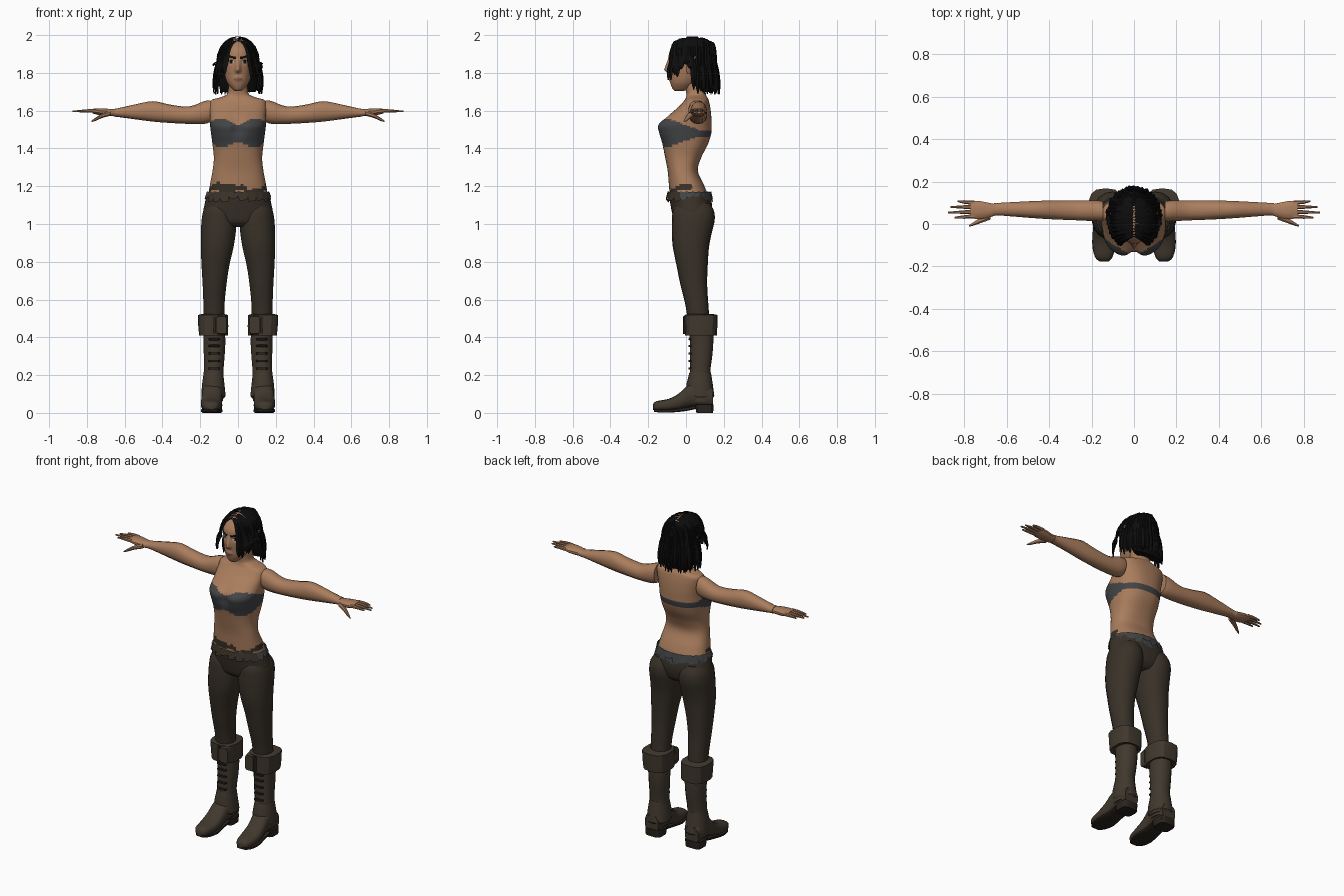
import bpy, bmesh, math, random
from mathutils import Vector

random.seed(4)

def material(name, rgb):
    m = bpy.data.materials.new(name)
    m.diffuse_color = (*rgb, 1)
    return m

SKIN = material("skin", (0.40, 0.205, 0.11))
LEATHER = material("brown_trousers", (0.040, 0.031, 0.021))
BOOT = material("boot_leather", (0.052, 0.040, 0.027))
DARK = material("dark_leather", (0.022, 0.017, 0.012))
CLOTH = material("grey_cloth", (0.055, 0.058, 0.062))
HAIR = material("black_hair", (0.004, 0.004, 0.004))
WHITE = material("eye_white", (0.5, 0.48, 0.45))
LIP = material("lips", (0.27, 0.12, 0.075))

def finish(name, bm, mats, mirror=False, angle=40):
    me = bpy.data.meshes.new(name)
    bm.to_mesh(me)
    bm.free()
    ob = bpy.data.objects.new(name, me)
    bpy.context.collection.objects.link(ob)
    for m in mats:
        me.materials.append(m)
    if angle:
        bpy.ops.object.select_all(action='DESELECT')
        bpy.context.view_layer.objects.active = ob
        ob.select_set(True)
        bpy.ops.object.shade_smooth_by_angle(angle=math.radians(angle))
    if mirror:
        ob.modifiers.new("mirror", 'MIRROR').use_mirror_merge = False
    return ob

def spline(rows, sub):
    # Smooth in-between sections through the given ones
    if sub < 2:
        return rows
    out = []
    for i in range(len(rows) - 1):
        a, b, c, d = (rows[min(max(j, 0), len(rows) - 1)] for j in range(i - 1, i + 3))
        for k in range(sub):
            t = k / sub
            out.append([q + 0.5 * t * (r - p + t * (2*p - 5*q + 4*r - s + t * (3*(q - r) + s - p)))
                        for p, q, r, s in zip(a, b, c, d)])
    return out + [rows[-1]]

def loft(name, rows, mats, axis='z', n=16, sub=3, power=2.2, mirror=False, warp=None, paint=None, angle=40):
    # Each section: position on the axis, then the low and high limits of the other two axes
    bm = bmesh.new()
    rings = []
    for t, u0, u1, v0, v1 in spline(rows, sub):
        ring = []
        for i in range(n):
            a = 2 * math.pi * (i + 0.5) / n
            c, s = math.cos(a), math.sin(a)
            u = (u0 + u1) / 2 + (u1 - u0) / 2 * math.copysign(abs(c) ** (2 / power), c)
            v = (v0 + v1) / 2 + (v1 - v0) / 2 * math.copysign(abs(s) ** (2 / power), s)
            p = Vector({'z': (u, v, t), 'x': (t, u, v), 'y': (u, t, v)}[axis])
            ring.append(bm.verts.new(warp(p) if warp else p))
        rings.append(ring)
    for r, q in zip(rings, rings[1:]):
        for i in range(n):
            bm.faces.new((r[i], r[(i + 1) % n], q[(i + 1) % n], q[i]))
    bm.faces.new(rings[0])
    bm.faces.new(rings[-1])
    bmesh.ops.recalc_face_normals(bm, faces=bm.faces)
    if paint:
        for f in bm.faces:
            f.material_index = paint(f.calc_center_median())
    return finish(name, bm, mats, mirror, angle)

def sym(rows):
    return [(z, -w, w, a, b) for z, w, a, b in rows]

# Torso and neck, with painted top and ragged belt
def torso_warp(p):
    if p.y < 0:
        p.y += 0.028 * math.exp(-(p.x / 0.03) ** 2 - ((p.z - 1.51) / 0.05) ** 2)
    return p

def torso_paint(p):
    f = min(max((0.07 - p.y) / 0.15, 0), 1)
    notch = f * math.exp(-(p.x / 0.035) ** 2)
    if 1.463 - 0.05 * f + 0.02 * notch < p.z < 1.497 + 0.055 * f - 0.03 * notch:
        return 1
    rag = 0.012 * math.sin(47 * p.x + 1) + 0.01 * math.sin(90 * p.x)
    if p.y < 0.03 and 1.172 + rag * 0.5 < p.z < 1.205 + rag + (0.015 if -0.11 < p.x < -0.02 else -0.01):
        return 2
    return 0

loft("torso", sym([(1.06, .15, -.06, .10), (1.14, .158, -.083, .115), (1.20, .15, -.09, .098),
     (1.28, .135, -.097, .063), (1.35, .128, -.11, .08), (1.42, .135, -.125, .115),
     (1.48, .143, -.147, .134), (1.525, .148, -.152, .136), (1.57, .149, -.10, .134),
     (1.62, .15, -.04, .128), (1.655, .142, -.008, .12), (1.672, .09, .0, .112),
     (1.69, .057, .002, .105), (1.74, .05, -.005, .10), (1.79, .045, -.01, .09)]),
     [SKIN, CLOTH, LEATHER], n=64, sub=6, power=2.4, warp=torso_warp, paint=torso_paint)

# Head with nose, eyes, brows and lips
def head_warp(p):
    if p.y < 0:
        w = max(0, 1 - abs(p.z - 1.815) / (0.02 if p.z < 1.815 else 0.065))
        p.y -= 0.028 * w * math.exp(-(p.x / 0.013) ** 2)
        p.y += 0.009 * math.exp(-((abs(p.x) - .035) / .016) ** 2 - ((p.z - 1.86) / .013) ** 2)
        p.y -= 0.007 * math.exp(-(p.x / .02) ** 2 - ((p.z - 1.768) / .011) ** 2)
    return p

def head_paint(p):
    x = abs(p.x)
    if p.y > -0.02:
        return 0
    if 0.012 < x < 0.065 and abs(p.z - (1.876 + 0.25 * min(x, .05))) < 0.0065:
        return 1
    e = ((x - .036) / .019) ** 2 + ((p.z - 1.86) / .008) ** 2
    if e < 1:
        return 2 if e > 0.12 and abs(x - .036) > 0.007 and p.z < 1.864 else 1
    return 3 if (p.x / .024) ** 2 + ((p.z - 1.768) / .009) ** 2 < 1 else 0

loft("head", sym([(1.705, .018, -.06, -.01), (1.717, .034, -.072, .02), (1.75, .058, -.084, .06),
     (1.80, .073, -.089, .10), (1.86, .080, -.092, .12), (1.91, .079, -.088, .125),
     (1.95, .066, -.06, .105), (1.972, .04, -.02, .07), (1.978, .01, .01, .04)]),
     [SKIN, HAIR, WHITE, LIP], n=96, sub=12, power=2.15, warp=head_warp, paint=head_paint, angle=60)

# Pointed ears
loft("ear", [(1.795, .07, .085, .005, .025), (1.83, .07, .10, .0, .038),
     (1.86, .08, .11, .012, .05), (1.89, .105, .113, .05, .056)], [SKIN], n=8, sub=2, mirror=True)

# Hair: back shell, then hanging strands from a centre parting
loft("hair_back", sym([(1.70, .095, .085, .14), (1.76, .104, .055, .15), (1.85, .10, .035, .15),
     (1.92, .085, .03, .14), (1.965, .045, .05, .10)]), [HAIR], n=20, sub=2)

def strand(bm, deg, side, end, width):
    a = math.radians(deg)
    ry = 0.14 if deg < 0 else 0.122
    tx, ty = 0.108 * math.cos(a), 0.035 + ry * math.sin(a)
    y0 = 0.035 + 0.105 * math.sin(a)
    lift = random.uniform(-0.003, 0.004)
    across = Vector((-math.sin(a), math.cos(a), 0))
    out = Vector((math.cos(a), math.sin(a), 0))
    top = 0.13 * math.sqrt(1 - ((y0 - .035) / .16) ** 2)
    path = []
    for k in range(6):
        s, c = math.sin(k * math.pi / 10), math.cos(k * math.pi / 10)
        path.append(Vector((tx * s, y0 + (ty - y0) * s, 1.86 + (top + lift) * c)))
    drop = 1.86 - end
    for k in range(1, 5):
        g = k / 4
        path.append(Vector((tx, ty, 1.86 - drop * g)) + out * (lift + 0.018 * math.sin(g * 2.2)))
    prev = None
    for k, p in enumerate(path):
        w = width * (0.5, .62, .75, .9, 1, 1, 1, .95, .75, .12)[k]
        row = []
        for e, b in ((-1, 0), (0, 0.007), (1, 0)):
            v = p + across * (w * e / 2) + out * b
            row.append(bm.verts.new((v.x * side, v.y, v.z)))
        if prev:
            for j in range(2):
                q = (prev[j], prev[j + 1], row[j + 1], row[j])
                bm.faces.new(q if side > 0 else q[::-1])
        prev = row

bm = bmesh.new()
for side in (1, -1):
    for deg in range(-54, 92, 8):
        end = 1.775 if deg < -26 else 1.83 if deg < 0 else 1.70
        strand(bm, deg + random.uniform(-2, 2), side, end + random.uniform(-.015, .02), 0.034)
    for deg in (12, 28, 45, 62, 80):
        strand(bm, deg, side, 1.685 + random.uniform(0, .02), 0.026)
finish("hair_strands", bm, [HAIR])

# Arms, hands, fingers and thumbs
loft("arm", [(.145, .012, .108, 1.54, 1.655), (.18, .012, .112, 1.53, 1.65), (.26, .016, .112, 1.53, 1.622),
     (.36, .02, .112, 1.535, 1.632), (.45, .025, .11, 1.542, 1.65), (.55, .033, .105, 1.555, 1.632),
     (.64, .04, .10, 1.567, 1.612), (.66, .038, .10, 1.568, 1.61)], [SKIN], axis='x', n=14, mirror=True)
loft("palm", [(.64, .045, .092, 1.572, 1.606), (.68, .03, .10, 1.57, 1.61), (.73, .022, .11, 1.575, 1.613),
     (.77, .026, .11, 1.585, 1.61)], [SKIN], axis='x', n=12, mirror=True)
for name, y, ty, tip in (("index", .036, .03, .845), ("middle", .058, .054, .875),
                         ("ring", .08, .08, .865), ("little", .1, .107, .83)):
    loft(name + "_finger", [(.75, y - .011, y + .011, 1.587, 1.609),
         (.80, (y + ty) / 2 - .009, (y + ty) / 2 + .009, 1.59, 1.608),
         (tip, ty - .004, ty + .004, 1.592, 1.60)], [SKIN], axis='x', n=8, sub=2, mirror=True)
loft("thumb", [(.675, .02, .055, 1.572, 1.60), (.72, .004, .032, 1.56, 1.585),
     (.755, -.008, .01, 1.545, 1.563), (.776, -.013, -.005, 1.54, 1.547)], [SKIN], axis='x', n=8, mirror=True)

# Trousers: hips with a grey cloth triangle at the back, and legs
loft("hips", sym([(.985, .10, -.03, .10), (1.01, .165, -.06, .125), (1.06, .184, -.074, .138),
     (1.10, .178, -.082, .138), (1.155, .166, -.092, .128)]), [LEATHER, CLOTH], n=48, sub=6,
     paint=lambda p: int(p.y > 0.06 and p.z > 1.10 + 0.42 * abs(p.x)))
loft("trouser_leg", [(1.11, .04, .16, -.05, .125), (1.07, .015, .184, -.07, .148), (1.02, .008, .194, -.074, .152),
     (.96, .010, .197, -.075, .138), (.88, .022, .198, -.07, .122), (.78, .045, .194, -.05, .115),
     (.68, .06, .188, -.03, .112), (.58, .07, .184, -.005, .118), (.48, .072, .182, .012, .125)],
     [LEATHER], n=18, mirror=True)

# Ragged waist flaps hanging round the hips
bm = bmesh.new()
for k in range(22):
    a = 2 * math.pi * k / 22
    w, drop = 0.17, random.uniform(.02, .05)
    vs = []
    for da, z, r in ((-w, 1.172, 1.0), (w, 1.168, 1.0), (w * .8, 1.168 - drop, 1.07), (-w * .6, 1.162 - drop, 1.08)):
        vs.append(bm.verts.new((.166 * r * math.cos(a + da), .018 + .116 * r * math.sin(a + da), z)))
    bm.faces.new(vs).material_index = 1 if math.sin(a) > 0.4 or abs(math.cos(a)) > 0.95 else 0
finish("waist_flaps", bm, [LEATHER, CLOTH], angle=0)

# Boots: shaft, turned cuff, ankle guard, foot, heel
loft("boot_shaft", [(.47, .07, .185, .012, .145), (.38, .066, .184, .02, .146), (.30, .07, .182, .02, .14),
     (.22, .076, .182, .02, .13), (.14, .074, .188, .01, .136), (.06, .08, .19, .01, .142)],
     [BOOT], n=16, mirror=True)
loft("boot_cuff", [(.415, .066, .195, .01, .15), (.41, .052, .207, -.004, .163), (.46, .05, .212, -.006, .166),
     (.518, .052, .214, -.008, .168), (.524, .075, .19, .012, .14)], [BOOT], n=14, sub=1, power=2.8,
     mirror=True, angle=30)
loft("cuff_flap", [(-.017, .06, .115, .418, .512), (.02, .06, .115, .41, .522)], [BOOT], axis='y', n=8,
     sub=1, power=6, mirror=True, angle=30)
loft("cuff_gap", [(-.013, .117, .132, .42, .515), (.0, .117, .132, .42, .515)], [DARK], axis='y', n=8,
     sub=1, power=6, mirror=True, angle=30)
loft("ankle_guard", [(.215, .078, .182, .018, .132), (.15, .07, .192, .002, .142), (.09, .064, .196, .004, .150),
     (.075, .075, .188, .02, .14)], [BOOT], n=14, sub=1, mirror=True, angle=30)
loft("boot_foot", [(-.176, .118, .162, .018, .045), (-.155, .10, .185, .010, .062), (-.09, .084, .197, .010, .075),
     (-.035, .084, .195, .015, .105), (.02, .082, .19, .03, .155), (.08, .08, .19, .03, .175),
     (.142, .09, .184, .03, .13)], [BOOT], axis='y', n=14, power=2.6, mirror=True)
loft("boot_sole", [(-.17, .112, .168, .006, .022), (-.14, .095, .19, .002, .02), (-.08, .082, .198, .002, .02),
     (-.01, .09, .188, .008, .03), (.05, .088, .184, .02, .04)], [DARK], axis='y', n=12, sub=2, power=5,
     mirror=True, angle=30)
loft("boot_heel", [(0, .086, .188, .055, .144), (.045, .082, .19, .045, .147)], [DARK], n=16, sub=1,
     power=4, mirror=True, angle=30)

# Laces across the boot fronts
for k, z in enumerate((.235, .275, .315, .355, .39)):
    loft("boot_lace_%d" % k, [(.012, .10, .152, z - .005, z + .005), (.03, .094, .158, z - .007, z + .007)],
         [DARK], axis='y', n=8, sub=1, power=5, mirror=True, angle=30)
